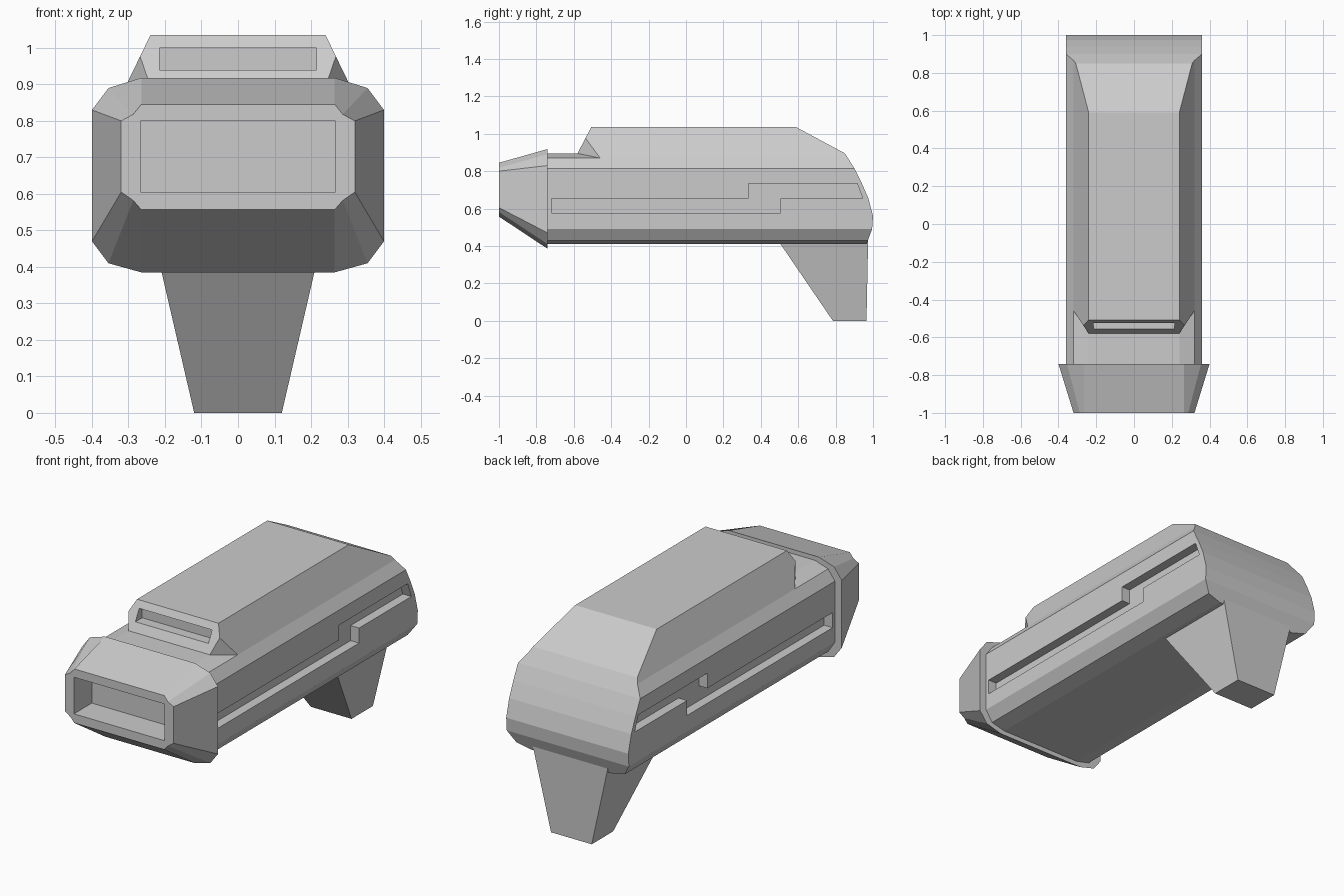
import bpy, bmesh
from mathutils import Vector

if "Cube" in bpy.data.objects:
    bpy.data.objects.remove(bpy.data.objects["Cube"], do_unlink=True)

grey = bpy.data.materials.new("plain_grey")
grey.use_nodes = True
colour = (0.6, 0.6, 0.6, 1)
grey.diffuse_color = colour
grey.node_tree.nodes["Principled BSDF"].inputs["Base Color"].default_value = colour


def finish(name, bm):
    bmesh.ops.recalc_face_normals(bm, faces=bm.faces[:])
    mesh = bpy.data.meshes.new(name)
    bm.to_mesh(mesh)
    bm.free()
    mesh.materials.append(grey)
    obj = bpy.data.objects.new(name, mesh)
    bpy.context.collection.objects.link(obj)
    return obj


def loft(ring_a, ring_b):
    """Closed solid between two rings with equal point counts."""
    bm = bmesh.new()
    a = [bm.verts.new(p) for p in ring_a]
    b = [bm.verts.new(p) for p in ring_b]
    bm.faces.new(a)
    bm.faces.new(b)
    for i in range(len(a)):
        j = (i + 1) % len(a)
        bm.faces.new((a[i], a[j], b[j], b[i]))
    bmesh.ops.recalc_face_normals(bm, faces=bm.faces[:])
    return bm


def mirror_ring(half, y):
    """Half section of (x, z) points turned into a full ring at depth y."""
    return [(x, y, z) for x, z in half] + [(-x, y, z) for x, z in reversed(half)]


def slice_off(bm, point, normal):
    """Remove everything on the normal's side and cap the cut."""
    cut = bmesh.ops.bisect_plane(bm, geom=bm.verts[:] + bm.edges[:] + bm.faces[:],
                                 plane_co=point, plane_no=normal, clear_outer=True)
    edges = [e for e in cut["geom_cut"] if isinstance(e, bmesh.types.BMEdge)]
    bmesh.ops.holes_fill(bm, edges=edges, sides=0)


def carve(target, cutter):
    mod = target.modifiers.new("carve", "BOOLEAN")
    mod.operation = "DIFFERENCE"
    mod.solver = "EXACT"
    mod.object = cutter
    bpy.context.view_layer.objects.active = target
    bpy.ops.object.modifier_apply(modifier=mod.name)
    bpy.data.objects.remove(cutter, do_unlink=True)


def box(x, y0, y1, z0, z1):
    half = [(x, z1), (x, z0)]
    return finish("cutter", loft(mirror_ring(half, y0), mirror_ring(half, y1)))


# Rounded back outline shared by the hull and the raised deck
back = [(0.59, 1.035), (0.85, 0.895), (0.90, 0.815), (0.94, 0.735),
        (0.975, 0.655), (1.0, 0.56), (0.995, 0.49), (0.965, 0.41)]


def shape_back(bm, lowest):
    for (y0, z0), (y1, z1) in zip(back, back[1:]):
        if z0 > lowest:
            slice_off(bm, Vector((0, y0, z0)), Vector((0, z0 - z1, y1 - y0)))


# Main hull
hull_half = [(0.24, 0.895), (0.32, 0.87), (0.36, 0.815),
             (0.36, 0.49), (0.32, 0.43), (0.24, 0.41)]
bm = loft(mirror_ring(hull_half, -0.76), mirror_ring(hull_half, 1.1))
shape_back(bm, 0.41)
hull = finish("hull", bm)

# Stepped channel along each side
channel = [(-0.72, 0.575), (0.505, 0.575), (0.505, 0.655), (0.945, 0.655),
           (0.915, 0.735), (0.335, 0.735), (0.335, 0.655), (-0.72, 0.655)]
for side in (1, -1):
    rings = [[(side * x, y, z) for y, z in channel] for x in (0.31, 0.45)]
    carve(hull, finish("cutter", loft(*rings)))

# Raised deck with sloped front, clipped front corners and a slot
deck_half = [(0.24, 1.035), (0.32, 0.87)]
bm = loft(mirror_ring(deck_half, -0.8), mirror_ring(deck_half, 1.1))
shape_back(bm, 0.87)
slice_off(bm, Vector((0, -0.58, 0.895)), Vector((0, -0.14, 0.073)))
for side in (1, -1):
    slice_off(bm, Vector((side * 0.25, -0.565, 0.94)), Vector((side * 0.83, -0.55, 0)))
deck = finish("raised_deck", bm)
carve(deck, box(0.215, -0.7, -0.5, 0.94, 1.0))

# Flared nose with a deep rectangular opening
nose_rear = [(0.265, 0.918), (0.355, 0.89), (0.40, 0.83),
             (0.40, 0.47), (0.355, 0.41), (0.265, 0.385)]
nose_front = [(0.265, 0.845), (0.287, 0.818), (0.32, 0.80),
              (0.32, 0.605), (0.287, 0.582), (0.265, 0.557)]
nose = finish("nose", loft(mirror_ring(nose_front, -1), mirror_ring(nose_rear, -0.74)))
carve(nose, box(0.267, -1.1, -0.85, 0.605, 0.80))

# Tapered leg under the back
foot = [(0.12, 0.785, 0), (0.12, 0.965, 0), (-0.12, 0.965, 0), (-0.12, 0.785, 0)]
top = [(0.222, 0.485, 0.44), (0.222, 0.974, 0.44), (-0.222, 0.974, 0.44), (-0.222, 0.485, 0.44)]
finish("leg", loft(foot, top))
